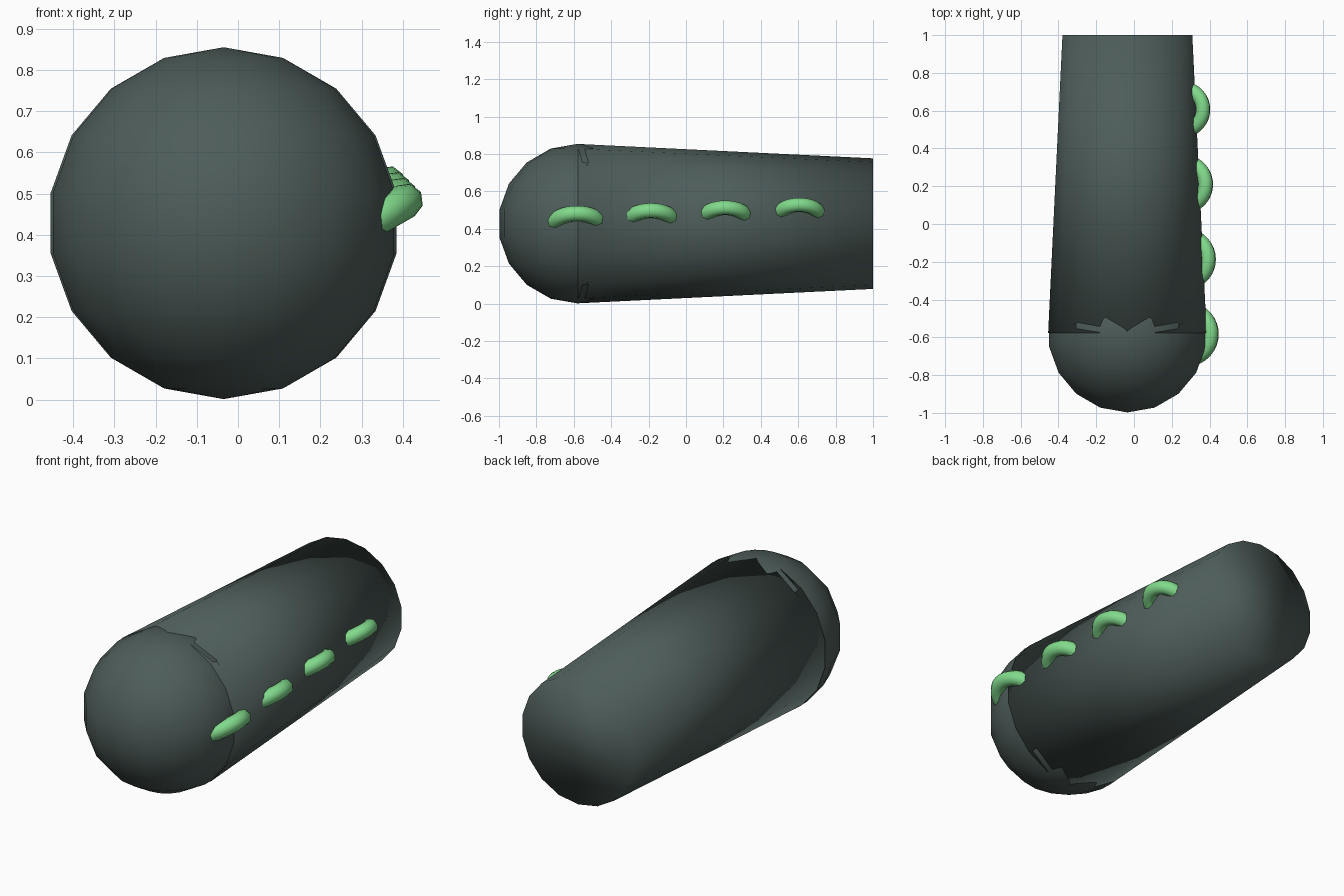
import bpy, math
from mathutils import Matrix, Vector

if "Cube" in bpy.data.objects:
    bpy.data.objects.remove(bpy.data.objects["Cube"])

CX, CZ, JOIN = -0.035, 0.428, -0.577


def material(name, rgb):
    m = bpy.data.materials.new(name)
    m.diffuse_color = (*rgb, 1)
    m.use_nodes = True
    m.node_tree.nodes["Principled BSDF"].inputs["Base Color"].default_value = m.diffuse_color
    return m


slate = material("dark slate", (0.075, 0.108, 0.1))
green = material("light green", (0.22, 0.70, 0.26))


def finish(name, mat):
    ob = bpy.context.object
    ob.name = name
    ob.data.materials.append(mat)
    bpy.ops.object.shade_smooth()
    return ob


# tapered tube with softly shaded end caps
bpy.ops.mesh.primitive_cone_add(vertices=18, radius1=0.426, radius2=0.349, depth=1 - JOIN,
                                location=(CX, (1 + JOIN) / 2, CZ),
                                rotation=(-math.pi / 2, 0, 0))
finish("tapered_body", slate)

# rounded front end
bpy.ops.mesh.primitive_uv_sphere_add(segments=18, ring_count=9, radius=0.427,
                                     location=(CX, JOIN, CZ))
finish("rounded_nose", slate)

# row of four tilted rings, half sunk into the right side
TILT = math.radians(30)
out = Vector((math.cos(TILT), 0, math.sin(TILT)))
for i in range(4):
    t = i / 3
    major = 0.122 - 0.017 * t
    minor = 0.043 - 0.004 * t
    apex = Vector((0.407 - 0.041 * t, -0.583 + 1.189 * t, 0.482 + 0.046 * t))
    bpy.ops.mesh.primitive_torus_add(major_segments=32, minor_segments=8,
                                     major_radius=major, minor_radius=minor,
                                     location=apex - out * major, rotation=(0, -TILT, 0))
    finish(f"side_ring_{i + 1}", green)
